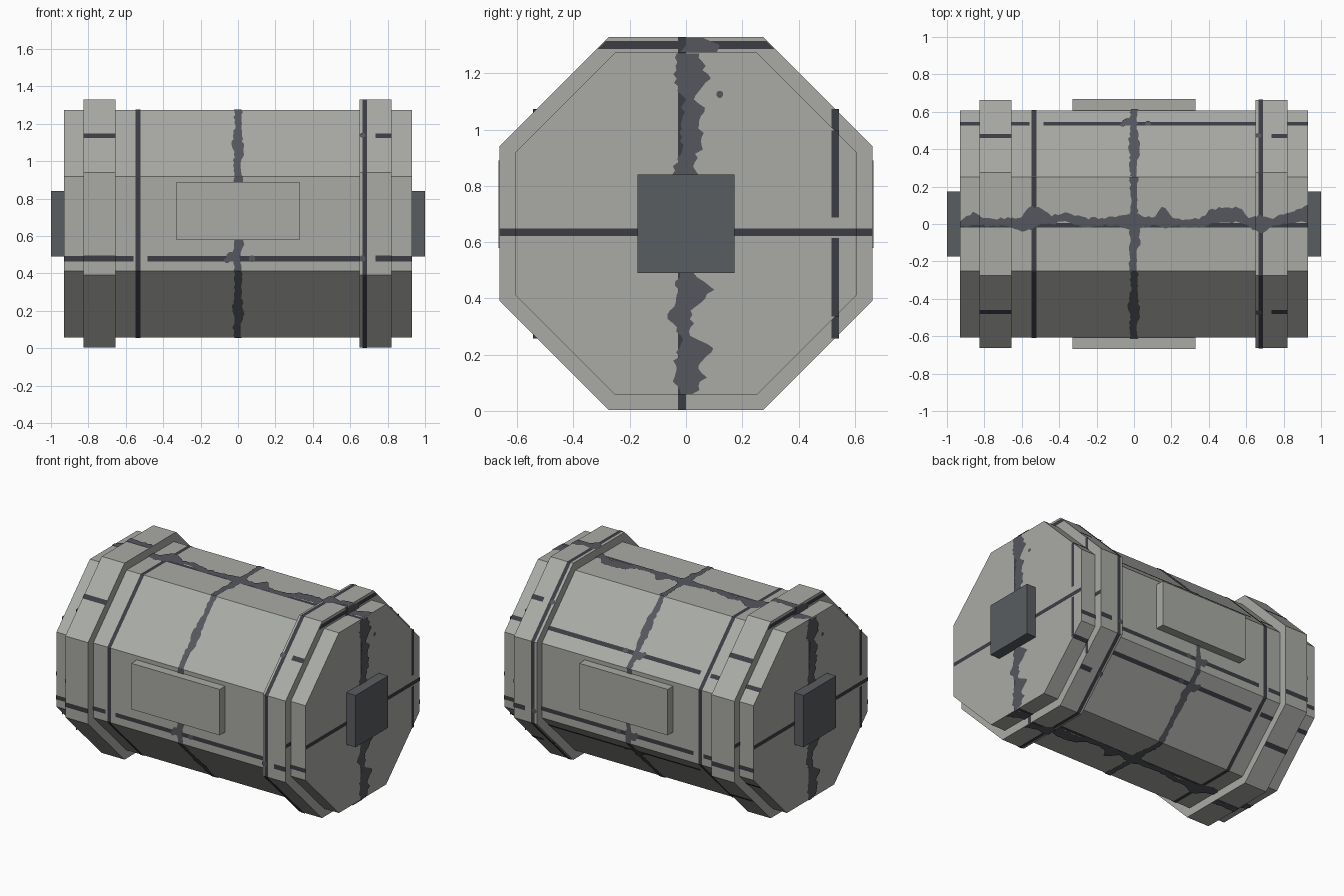
import bpy, bmesh, math, random
from mathutils import Vector

if "Cube" in bpy.data.objects:
    bpy.data.objects.remove(bpy.data.objects["Cube"])

random.seed(4)
CZ, BODY, RING = 0.666, 0.608, 0.663
T = math.tan(math.pi / 8)
# x ranges along the barrel: start, end, apothem
SPANS = [(-0.93, -0.825, BODY), (-0.825, -0.655, RING), (-0.655, 0.65, BODY),
         (0.65, 0.82, RING), (0.82, 0.93, BODY)]


def material(name, rgb):
    m = bpy.data.materials.new(name)
    m.diffuse_color = (*rgb, 1)
    m.use_nodes = True
    m.node_tree.nodes["Principled BSDF"].inputs["Base Color"].default_value = m.diffuse_color
    return m


SHELL = material("light grey metal", (0.40, 0.41, 0.38))
PLATE = material("slate grey", (0.10, 0.11, 0.12))
SEAM = material("dark seam", (0.046, 0.046, 0.058))
GRIME = material("grime grey", (0.092, 0.096, 0.11))


def finish(name, bm, mat):
    me = bpy.data.meshes.new(name)
    bm.to_mesh(me)
    bm.free()
    me.materials.append(mat)
    ob = bpy.data.objects.new(name, me)
    bpy.context.collection.objects.link(ob)


def octagon(name, x0, x1, a, mat):
    bm = bmesh.new()
    r = a / math.cos(math.pi / 8)
    loops = [[bm.verts.new((x, r * math.sin((k + .5) * math.pi / 4),
                            CZ + r * math.cos((k + .5) * math.pi / 4)))
              for k in range(8)] for x in (x0, x1)]
    for lp in loops:
        bm.faces.new(lp)
    for k in range(8):
        j = (k + 1) % 8
        bm.faces.new((loops[0][k], loops[0][j], loops[1][j], loops[1][k]))
    bmesh.ops.recalc_face_normals(bm, faces=bm.faces)
    finish(name, bm, mat)


def box(name, lo, hi, mat):
    bm = bmesh.new()
    bmesh.ops.create_cube(bm, size=1)
    for v in bm.verts:
        v.co = [(l + h) / 2 + c * (h - l) for l, h, c in zip(lo, hi, v.co)]
    finish(name, bm, mat)


# solid parts
octagon("barrel_body", -0.93, 0.93, BODY, SHELL)
octagon("left_band", -0.825, -0.655, RING, SHELL)
octagon("right_band", 0.65, 0.82, RING, SHELL)
box("front_panel", (-0.33, -0.667, 0.58), (0.33, -0.55, 0.89), SHELL)
box("back_panel", (-0.33, 0.55, 0.58), (0.33, 0.667, 0.89), SHELL)
box("right_end_plate", (0.9, -0.173, 0.49), (1.0, 0.173, 0.84), PLATE)
box("left_end_plate", (-1.0, -0.173, 0.49), (-0.9, 0.173, 0.84), PLATE)

seams, grime = bmesh.new(), bmesh.new()


# flat surface frames: octagon side k (0 = top, 2 = back, 6 = front), and end faces
def side(k, a, lift):
    c, s = math.cos(k * math.pi / 4), math.sin(k * math.pi / 4)
    n = Vector((0, s, c))
    return n, lambda x, v: Vector((x, v * c, CZ - v * s)) + n * (a + lift)


def end(d, x, lift):
    return Vector((d, 0, 0)), lambda z, v: Vector((d * (x + lift), d * v, z))


def strip(bm, frame, pts):
    n, f = frame
    rows = [(bm.verts.new(f(u, lo)), bm.verts.new(f(u, hi))) for u, lo, hi in pts]
    for a, b in zip(rows, rows[1:]):
        fc = bm.faces.new((a[0], b[0], b[1], a[1]))
        fc.normal_update()
        if fc.normal.dot(n) < 0:
            fc.normal_flip()


def rect(frame, u0, u1, v0, v1):
    strip(seams, frame, [(u0, v0, v1), (u1, v0, v1)])


def ragged(table, t0, t1, step=0.018, jit=0.012):
    n = max(2, round((t1 - t0) / step))
    out = []
    for i in range(n + 1):
        t = t0 + (t1 - t0) * i / n
        for a, b in zip(table, table[1:]):
            if a[0] <= t <= b[0]:
                w = (t - a[0]) / (b[0] - a[0])
                lo, hi = (a[j] + (b[j] - a[j]) * w for j in (1, 2))
                break
        out.append((t, lo + random.uniform(-jit, jit), hi + random.uniform(-jit, jit)))
    return out


def spot(frame, u, v, r):
    strip(grime, frame, [(u - r, v - r * .4, v + r * .4), (u - r * .4, v - r, v + r),
                         (u + r * .4, v - r, v + r), (u + r, v - r * .4, v + r * .4)])


# seams and grime running around the barrel
around = [(-0.3, -0.02, 0.018), (-0.16, -0.026, 0.012), (-0.1, -0.02, 0.032),
          (0.0, -0.03, 0.026), (0.12, -0.018, 0.014), (0.3, -0.022, 0.026)]
for k in range(8):
    h, hr = BODY * T, RING * T
    rect(side(k, BODY, .003), -0.548, -0.522, -h, h)
    rect(side(k, RING, .003), 0.665, 0.691, -hr, hr)
    rect(side(k, BODY, .003), -0.01, 0.014, -h, h)
    n, f = side(k, BODY, .005)
    strip(grime, (n, lambda v, x, f=f: f(x, v)), ragged(around, -h, h, .02, .006))

# lengthwise seams on front, back and the two rear slopes
for k, v in ((6, -0.187), (2, 0.187), (1, 0.147), (3, -0.147)):
    for x0, x1 in ((-0.93, -0.56), (-0.485, 0.65), (0.82, 0.93)):
        rect(side(k, BODY, .003), x0, x1, v - .014, v + .014)
    spot(side(k, BODY, .006), 0.075, v, 0.017)
    spot(side(k, BODY, .006), -0.035, v + .01, 0.026)
    spot(side(k, BODY, .006), -0.06, v - .01, 0.014)
# dashes on the bands
for k, v in ((7, 0), (1, 0), (3, 0), (6, -0.187), (2, 0.187)):
    rect(side(k, RING, .003), -0.825, -0.655, v - .016, v + .016)
    rect(side(k, RING, .003), 0.735, 0.82, v - .016, v + .016)
    spot(side(k, RING, .006), 0.665, v, 0.016)

# grime along the top and bottom ridge
ridge = [(-0.93, -0.015, 0.015), (-0.86, -0.01, 0.06), (-0.8, -0.01, 0.03),
         (-0.7, -0.01, 0.03), (-0.6, -0.04, 0.04), (-0.55, -0.03, 0.1),
         (-0.5, 0.0, 0.08), (-0.44, 0.0, 0.045), (-0.36, 0.015, 0.06),
         (-0.26, -0.015, 0.03), (-0.1, -0.005, 0.035), (0.0, -0.03, 0.055),
         (0.1, -0.01, 0.03), (0.16, -0.02, 0.1), (0.21, -0.01, 0.025),
         (0.36, -0.02, 0.03), (0.4, 0.0, 0.07), (0.46, 0.01, 0.09),
         (0.57, 0.01, 0.09), (0.61, -0.015, 0.03), (0.68, -0.05, 0.05),
         (0.74, -0.01, 0.03), (0.82, 0.0, 0.06), (0.93, 0.01, 0.1)]
for k in (0, 4):
    for x0, x1, a in SPANS:
        rect(side(k, a, .003), x0, x1, -0.02, 0.005)
        strip(grime, side(k, a, .005), ragged(ridge, x0, x1, .018, .007))

# seams and grime on both ends (the left end is the right end turned around)
streak = [(0.0, -0.03, 0.02), (0.06, -0.025, 0.03), (0.12, -0.04, 0.07),
          (0.16, -0.04, 0.05), (0.22, -0.02, 0.1), (0.27, -0.02, 0.02),
          (0.33, -0.065, 0.02), (0.37, -0.05, 0.03), (0.44, -0.03, 0.1),
          (0.48, -0.03, 0.03), (0.84, -0.05, 0.05), (0.88, -0.03, 0.02),
          (0.93, -0.02, 0.05), (1.08, -0.01, 0.06), (1.12, -0.01, 0.03),
          (1.17, -0.05, 0.08), (1.21, -0.03, 0.07), (1.34, -0.03, 0.02)]
for d, xe, xb in ((1, 0.93, 0.82), (-1, 0.93, 0.825)):
    cap, rim = end(d, xe, .003), end(d, xb, .003)
    for fr, a in ((cap, BODY), (rim, RING)):
        rect(fr, 0.622, 0.649, -a, a)
        rect(fr, CZ - a, CZ + a, -0.028, 0.0)
        # upright seam clipped to the sloped corners
        lim = a * (1 + T)
        for z0, z1 in ((-1, 0.615), (0.688, 1)):
            q = [(z1 if z0 < 0 else CZ + lim - .53, 0.517, 0.543),
                 (z0 if z0 > 0 else CZ - lim + .53, 0.517, 0.543)]
            strip(seams, fr, q)
    strip(seams, rim, [(1.287, -0.313, 0.313), (1.315, -0.285, 0.285)])
    top = end(d, xe, .005)
    strip(grime, top, ragged(streak, 0.06, 0.49, .015))
    strip(grime, top, ragged(streak, 0.84, 1.27, .015))
    spot(top, 1.125, 0.12, 0.012)
    strip(grime, end(d, xb, .005), [(1.275, -.02, .11), (1.3, 0, .12), (1.326, 0, .06)])

finish("dark_seams", seams, SEAM)
finish("grime_streaks", grime, GRIME)
